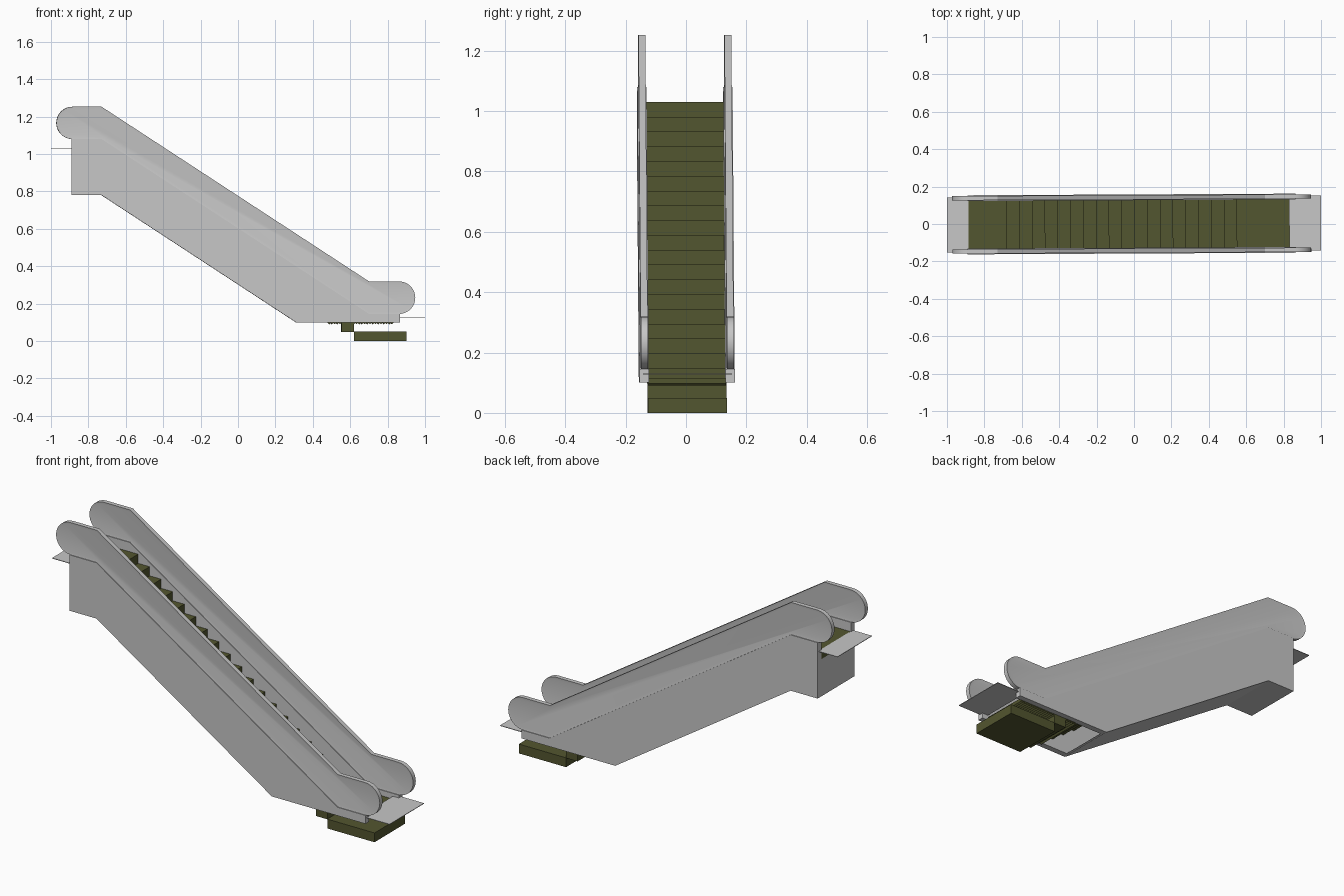
import bpy, bmesh, math
from mathutils import Matrix

if "Cube" in bpy.data.objects:
    bpy.data.objects.remove(bpy.data.objects["Cube"])

TURN = Matrix.Rotation(0.005, 4, 'Z')   # the whole model sits very slightly turned


def material(name, rgb):
    m = bpy.data.materials.new(name)
    m.diffuse_color = (*rgb, 1)
    m.use_nodes = True
    m.node_tree.nodes["Principled BSDF"].inputs["Base Color"].default_value = m.diffuse_color
    return m


GREY = material("light_grey", (0.57, 0.57, 0.57))
OLIVE = material("dark_olive", (0.086, 0.092, 0.029))


def finish(name, bm, mat):
    bmesh.ops.recalc_face_normals(bm, faces=bm.faces)
    bm.transform(TURN)
    me = bpy.data.meshes.new(name)
    bm.to_mesh(me)
    bm.free()
    me.materials.append(mat)
    ob = bpy.data.objects.new(name, me)
    bpy.context.collection.objects.link(ob)
    return ob


def extrude(name, profile, y0, y1, mat, rim=0, depth=0):
    """Extrude an x-z profile from y0 to y1; optionally sink both caps inside a rim."""
    bm = bmesh.new()
    cap = bm.faces.new([bm.verts.new((x, y0, z)) for x, z in profile])
    res = bmesh.ops.extrude_face_region(bm, geom=[cap], use_keep_orig=True)
    moved = [v for v in res['geom'] if isinstance(v, bmesh.types.BMVert)]
    bmesh.ops.translate(bm, verts=moved, vec=(0, y1 - y0, 0))
    if rim:
        bmesh.ops.recalc_face_normals(bm, faces=bm.faces)
        caps = [f for f in bm.faces if len(f.verts) > 4]
        bmesh.ops.inset_individual(bm, faces=caps, thickness=rim, depth=-depth)
    return finish(name, bm, mat)


def box(name, x0, x1, z0, z1, half, mat):
    return extrude(name, [(x0, z0), (x1, z0), (x1, z1), (x0, z1)], -half, half, mat)


def arc(cx, cz, r, a0, a1, n=18):
    return [(cx + r * math.cos(math.radians(a0 + (a1 - a0) * i / n)),
             cz + r * math.sin(math.radians(a0 + (a1 - a0) * i / n))) for i in range(n + 1)]


# Side profiles: lower truss wall, and balustrade with round newel ends
truss = [(-0.89, 0.78), (-0.73, 0.78), (0.31, 0.10), (0.865, 0.10),
         (0.865, 0.145), (0.70, 0.145), (-0.73, 1.08), (-0.89, 1.08)]
rail = ([(-0.73, 1.08), (0.70, 0.145)] + arc(0.86, 0.232, 0.087, -90, 90)
        + [(0.70, 0.319), (-0.73, 1.253)] + arc(-0.885, 1.1665, 0.0865, 90, 270))

for side, label in ((-1, "front"), (1, "back")):
    c = side * 0.1425
    extrude(label + "_truss_wall", truss, c - 0.0155, c + 0.0155, GREY)
    ob = extrude(label + "_balustrade", rail, c - 0.0115, c + 0.0115, GREY, 0.014, 0.002)
    bpy.context.view_layer.objects.active = ob
    ob.select_set(True)
    bpy.ops.object.shade_smooth_by_angle(angle=math.radians(25))
    ob.select_set(False)

# Upper end wall and sloped underside cover
extrude("underside_cover",
        [(-0.89, 0.98), (-0.89, 0.78), (-0.73, 0.78), (0.31, 0.10), (0.325, 0.10),
         (-0.727, 0.788), (-0.882, 0.788), (-0.882, 0.98)], -0.13, 0.13, GREY)

# Floor plates at both landings
box("upper_floor_plate", -1.0, -0.885, 1.027, 1.03, 0.1475, GREY)
box("lower_floor_plate", 0.83, 1.0, 0.127, 0.13, 0.1475, GREY)

# Steps: long top landing, equal treads, long bottom slab
N = 20
x_first, x_last, z_top = -0.68, 0.62, 1.03
run, rise = (x_last - x_first) / (N - 1), (z_top - 0.05) / N
for i in range(N + 1):
    x0 = -0.89 if i == 0 else x_first + (i - 1) * run
    x1 = 0.90 if i == N else x_first + i * run
    z = z_top - i * rise
    box(f"step_{i + 1}", x0, x1, max(0, z - 0.05), z, 0.131, OLIVE)

# Lower comb plate with a ridged underside
teeth = 24
w = (0.83 - 0.48) / teeth
comb = [(0.83, 0.115), (0.48, 0.115)]
for i in range(teeth):
    comb += [(0.48 + i * w, 0.097), (0.48 + (i + 0.5) * w, 0.09)]
comb.append((0.83, 0.097))
extrude("lower_comb_plate", comb, -0.129, 0.129, OLIVE)
